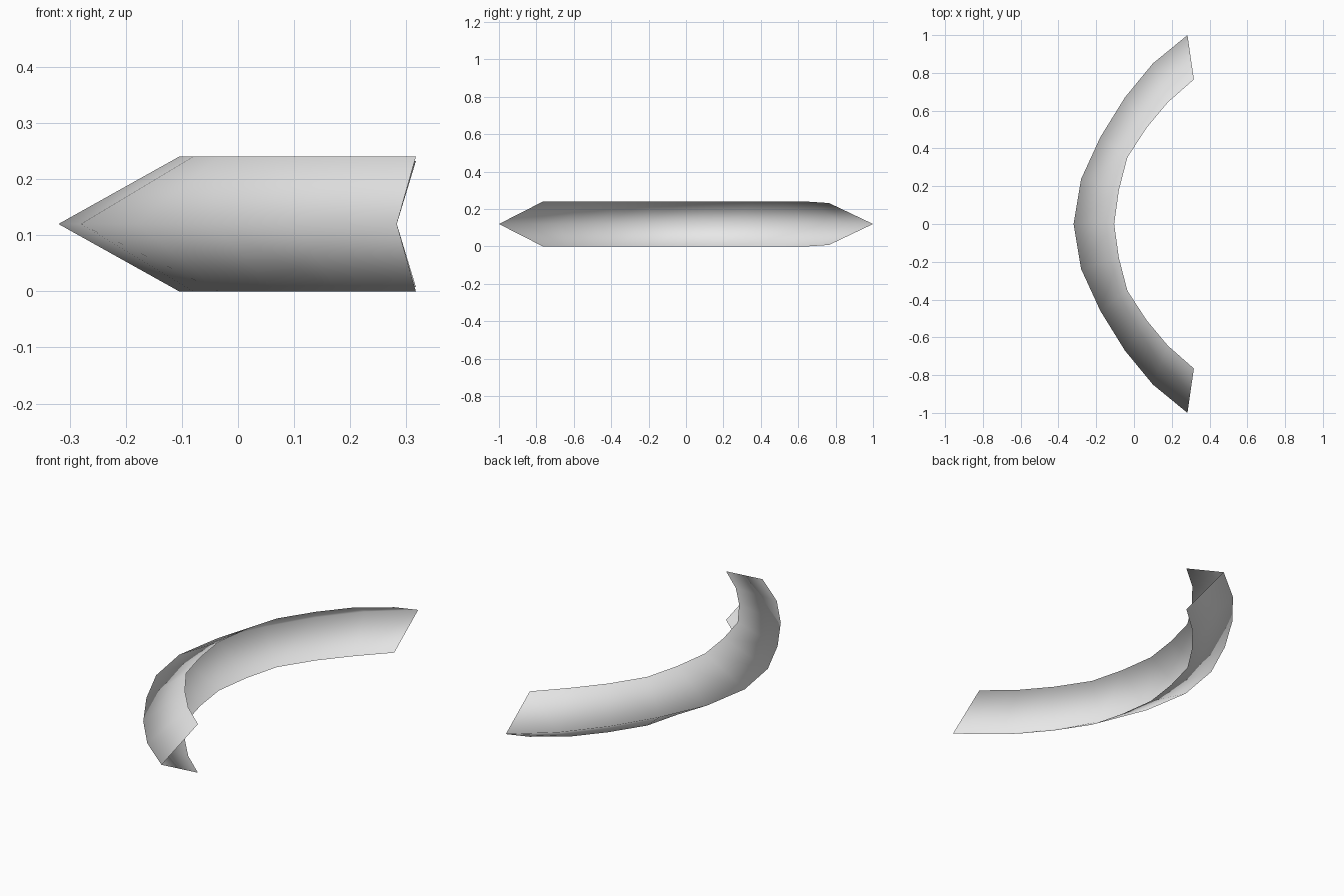
import bpy
import bmesh

cube = bpy.data.objects.get("Cube")
if cube:
    bpy.data.objects.remove(cube, do_unlink=True)

MID, HALF = 0.12, 0.12

# Plan outlines from the middle to one tip: pointed outer ridge and open inner rim
ridge_half = [(-0.32, 0), (-0.28, 0.238), (-0.178, 0.46),
              (-0.048, 0.67), (0.10, 0.85), (0.283, 1.0)]
rim_half = [(-0.105, 0), (-0.08, 0.18), (-0.035, 0.353),
            (0.067, 0.51), (0.18, 0.645), (0.317, 0.765)]


def mirrored(points):
    """Full outline, front tip to back tip."""
    return [(x, -y) for x, y in reversed(points[1:])] + points


ridge, rim = mirrored(ridge_half), mirrored(rim_half)
last = len(ridge) - 1

# Open V-section band: lower rim, ridge, upper rim at each station
bm = bmesh.new()
rows = []
for i, ((ox, oy), (ix, iy)) in enumerate(zip(ridge, rim)):
    h = HALF - 0.008 if i == last else HALF  # back tip is slightly pinched
    rows.append([bm.verts.new((ix, iy, MID - h)),
                 bm.verts.new((ox, oy, MID)),
                 bm.verts.new((ix, iy, MID + h))])
for a, b in zip(rows, rows[1:]):
    for j in range(2):
        face = bm.faces.new((a[j], a[j + 1], b[j + 1], b[j]))
        face.smooth = True

# Outer side faces away from the hollow
bm.normal_update()
if sum(f.normal.x for f in bm.faces) > 0:
    bmesh.ops.reverse_faces(bm, faces=bm.faces[:])

mesh = bpy.data.meshes.new("curved_band")
bm.to_mesh(mesh)
bm.free()

# Plain grey finish
grey = bpy.data.materials.new("light_grey")
grey.use_nodes = True
colour = (0.8, 0.8, 0.8, 1)
grey.diffuse_color = colour
grey.node_tree.nodes["Principled BSDF"].inputs["Base Color"].default_value = colour
mesh.materials.append(grey)

band = bpy.data.objects.new("curved_band", mesh)
bpy.context.scene.collection.objects.link(band)
